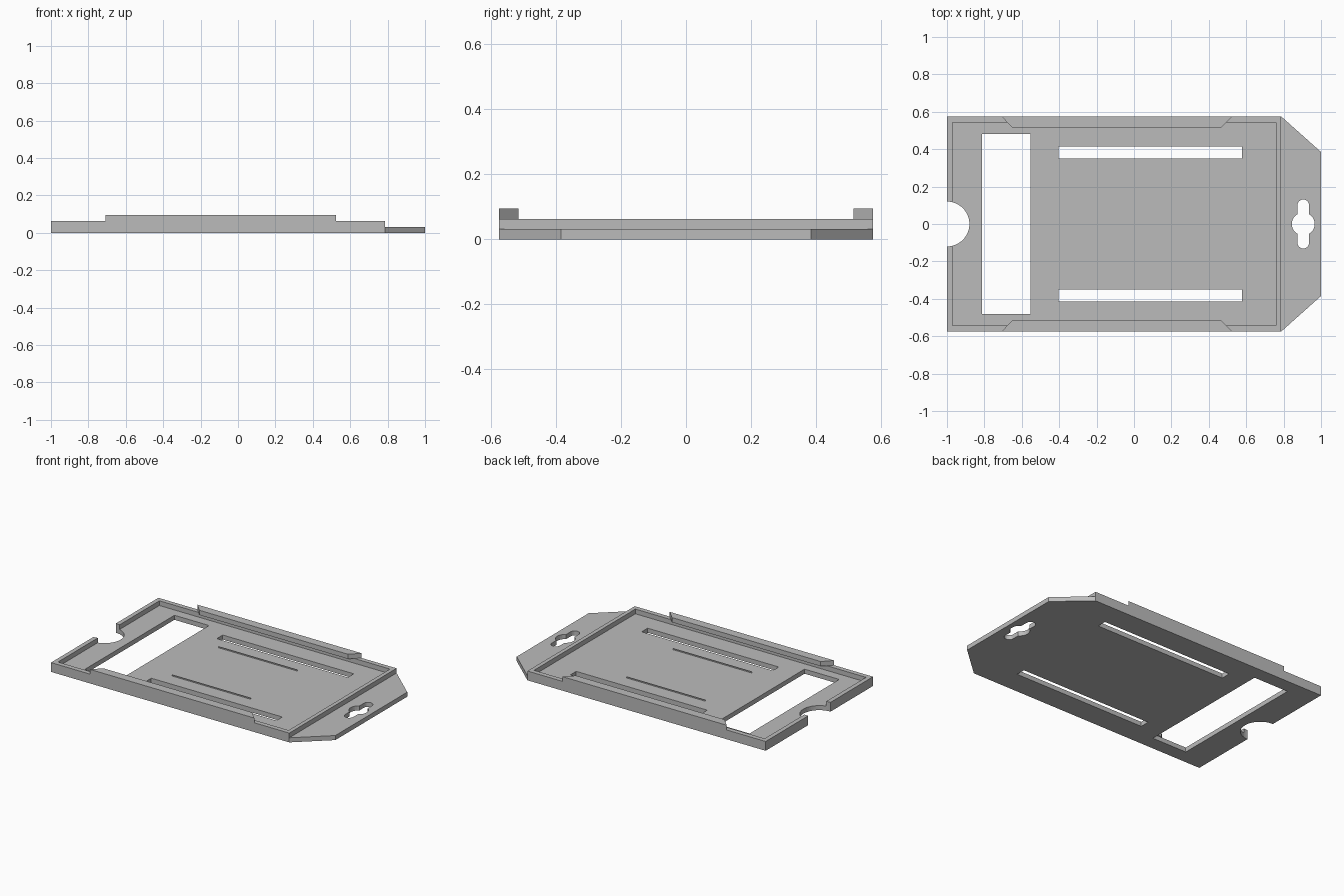
import bpy, bmesh, math

cube = bpy.data.objects.get("Cube")
if cube:
    bpy.data.objects.remove(cube, do_unlink=True)

FLOOR, RIM, LIP = 0.031, 0.063, 0.095   # heights of the three levels
SIDE, SHOULDER = 0.575, 0.787           # half width, start of the hanging tab

grey = bpy.data.materials.new("light grey plastic")
grey.use_nodes = True
colour = (0.5, 0.5, 0.5, 1)
grey.diffuse_color = colour
grey.node_tree.nodes["Principled BSDF"].inputs["Base Color"].default_value = colour


def prism(name, outline, low, high):
    """Extrude a flat outline between two heights."""
    bm = bmesh.new()
    face = bm.faces.new([bm.verts.new((x, y, low)) for x, y in outline])
    top = bmesh.ops.extrude_face_region(bm, geom=[face])["geom"]
    for v in top:
        if isinstance(v, bmesh.types.BMVert):
            v.co.z = high
    bmesh.ops.recalc_face_normals(bm, faces=bm.faces)
    mesh = bpy.data.meshes.new(name)
    bm.to_mesh(mesh)
    bm.free()
    mesh.materials.append(grey)
    obj = bpy.data.objects.new(name, mesh)
    bpy.context.collection.objects.link(obj)
    return obj


def rect(x0, x1, y0, y1):
    return [(x0, y0), (x1, y0), (x1, y1), (x0, y1)]


def arc(cx, cy, r, start, end, steps):
    angles = [math.radians(start + (end - start) * i / steps) for i in range(steps + 1)]
    return [(cx + r * math.cos(a), cy + r * math.sin(a)) for a in angles]


def cut(body, outline, low=-0.1, high=0.2):
    """Subtract an extruded outline from the body."""
    cutter = prism("cutter", outline, low, high)
    mod = body.modifiers.new("cut", 'BOOLEAN')
    mod.operation, mod.solver, mod.object = 'DIFFERENCE', 'EXACT', cutter
    bpy.context.view_layer.objects.active = body
    bpy.ops.object.modifier_apply(modifier=mod.name)
    bpy.data.objects.remove(cutter, do_unlink=True)


# Tray with a tapered hanging tab
tray = prism("tray", [(-1, -SIDE), (SHOULDER, -SIDE), (1, -0.385),
                      (1, 0.385), (SHOULDER, SIDE), (-1, SIDE)], 0, RIM)
cut(tray, rect(SHOULDER, 1.2, -1, 1), FLOOR)             # lower the tab
cut(tray, rect(-0.97, 0.76, -0.543, 0.543), FLOOR)       # card pocket
cut(tray, rect(-0.813, -0.553, -0.48, 0.48))             # wide window
for side in (-1, 1):
    cut(tray, rect(-0.405, 0.578, side * 0.383 - 0.032, side * 0.383 + 0.032))
cut(tray, arc(-1, 0, 0.12, 0, 360, 48)[:-1])             # thumb notch

# Double-ended keyhole in the tab
cut(tray, arc(0.905, 0, 0.061, 0, 360, 32)[:-1])
cut(tray, arc(0.905, 0.1, 0.031, 0, 180, 12) + arc(0.905, -0.1, 0.031, 180, 360, 12))

# Retaining lips over the long sides and fine ribs on the floor
for side, label in ((-1, "front"), (1, "back")):
    prism(label + "_lip", [(-0.708, side * SIDE), (0.525, side * SIDE),
                           (0.465, side * 0.515), (-0.65, side * 0.515)], RIM, LIP)
    y = side * 0.25
    prism(label + "_floor_rib", rect(-0.32, 0.27, y - 0.002, y + 0.002),
          FLOOR - 0.002, FLOOR + 0.008)
